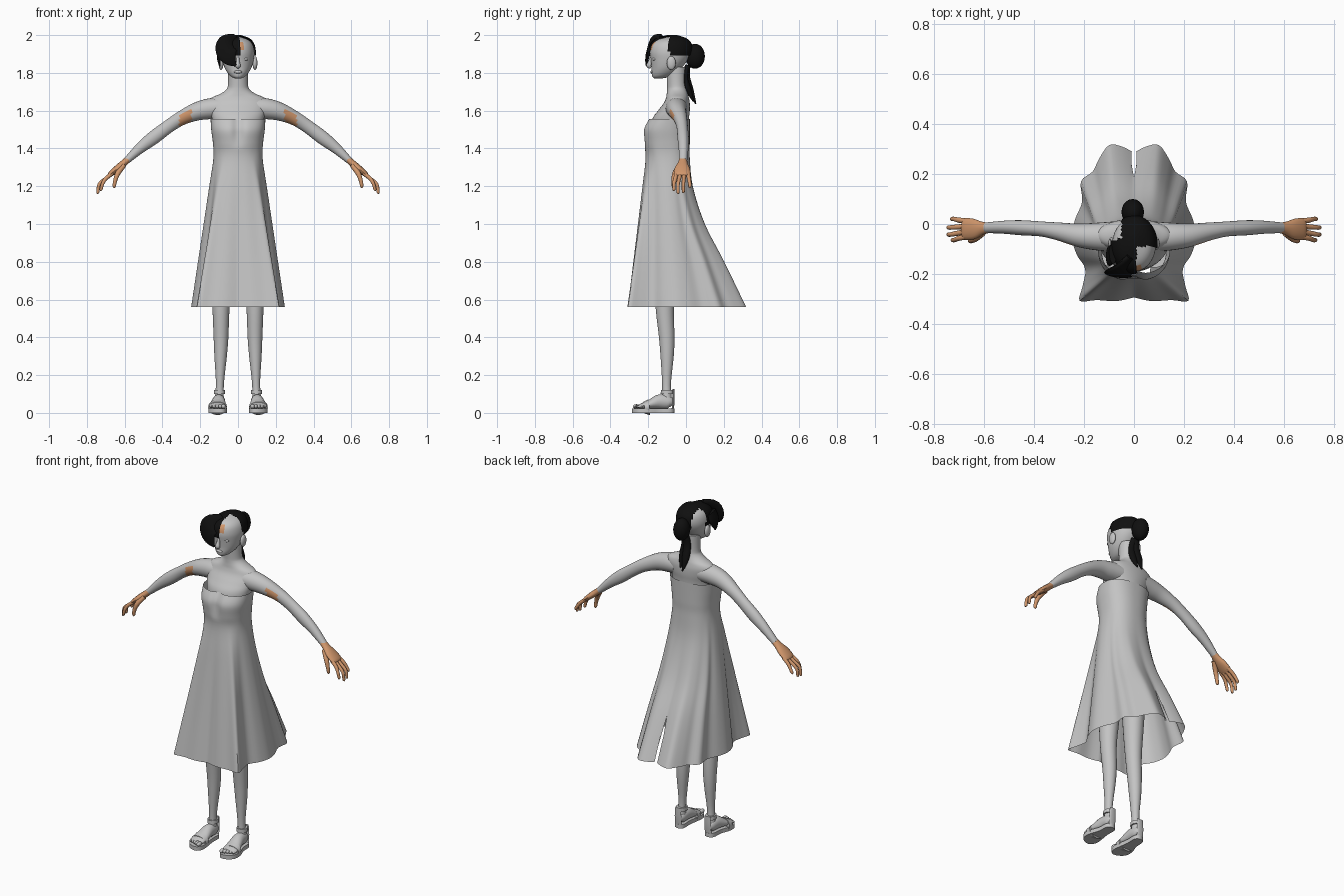
import bpy, bmesh, math
from mathutils import Vector


def material(name, col):
    m = bpy.data.materials.new(name)
    m.diffuse_color = (*col, 1)
    return m


GREY = material("pale grey", (0.55, 0.55, 0.55))
SKIN = material("warm skin", (0.64, 0.31, 0.15))
BLACK = material("black hair", (0.005, 0.005, 0.005))


def smooth(pts, n, closed=False):
    """Catmull-Rom through tuples, n steps per span."""
    out, k = [], len(pts)
    for i in range(k if closed else k - 1):
        if closed:
            q = [pts[(i + d) % k] for d in (-1, 0, 1, 2)]
        else:
            q = [pts[min(max(i + d, 0), k - 1)] for d in (-1, 0, 1, 2)]
        for s in range(n):
            t = s / n
            out.append(tuple(0.5 * (2 * b + (c - a) * t + (2 * a - 5 * b + 4 * c - d) * t * t
                                    + (3 * b - a - 3 * c + d) * t ** 3) for a, b, c, d in zip(*q)))
    return out if closed else out + [tuple(pts[-1])]


def finish(name, bm, mat, mirror=False, paint=None, keep=None):
    bmesh.ops.recalc_face_normals(bm, faces=bm.faces)
    if keep:
        bad = [f for f in bm.faces if not keep(f.calc_center_median())]
        bmesh.ops.delete(bm, geom=bad, context='FACES')
    me = bpy.data.meshes.new(name)
    bm.to_mesh(me)
    bm.free()
    me.materials.append(mat)
    if paint:
        me.materials.append(SKIN)
        for p in me.polygons:
            p.material_index = int(paint(p.center, p.normal))
    me.shade_smooth()
    me.set_sharp_from_angle(angle=math.radians(50))
    ob = bpy.data.objects.new(name, me)
    bpy.context.collection.objects.link(ob)
    if mirror:
        ob.modifiers.new("mirror", 'MIRROR')
    return ob


def loft(name, rings, mat, closed=True, cap=True, **kw):
    bm = bmesh.new()
    rows = [[bm.verts.new(p) for p in r] for r in rings]
    n = len(rows[0])
    for a, b in zip(rows, rows[1:]):
        for i in range(n if closed else n - 1):
            j = (i + 1) % n
            bm.faces.new((a[i], a[j], b[j], b[i]))
    if cap:
        bm.faces.new(rows[0])
        bm.faces.new(rows[-1])
    return finish(name, bm, mat, **kw)


def tube(name, pts, mat, seg=16, steps=4, **kw):
    """Tube through (x, y, z, r1, r2); r1 lies along y (or x if the path runs along y)."""
    pts = smooth(pts, steps)
    pos = [Vector(p[:3]) for p in pts]
    main = (pos[-1] - pos[0]).normalized()
    ref = Vector((1, 0, 0)) if abs(main.y) > 0.8 else Vector((0, 1, 0))
    rings = []
    for i, p in enumerate(pts):
        t = (pos[min(i + 1, len(pos) - 1)] - pos[max(i - 1, 0)]).normalized()
        a = (ref - t * ref.dot(t)).normalized()
        b = t.cross(a)
        rings.append([pos[i] + a * (p[3] * math.cos(2 * math.pi * k / seg))
                      + b * (p[4] * math.sin(2 * math.pi * k / seg)) for k in range(seg)])
    return loft(name, rings, mat, **kw)


def ball(name, loc, rad, mat, **kw):
    bm = bmesh.new()
    bmesh.ops.create_uvsphere(bm, u_segments=20, v_segments=12, radius=1)
    for v in bm.verts:
        v.co = Vector([l + r * c for l, r, c in zip(loc, rad, v.co)])
    return finish(name, bm, mat, **kw)


def body_rings(keys, seg=48, steps=4, grow=1.0):
    """Level elliptical rings from (z, half width, front y, back y)."""
    rings = []
    for z, rx, yf, yb in smooth(keys, steps):
        cy, ry = (yf + yb) / 2, (yb - yf) / 2
        rings.append([Vector((grow * rx * math.sin(2 * math.pi * k / seg),
                              -0.085 + grow * (cy + 0.085 - ry * math.cos(2 * math.pi * k / seg)),
                              1.88 + grow * (z - 1.88))) for k in range(seg)])
    return rings


# Torso and neck
loft("torso", body_rings([
    (1.45, .12, -.19, .012), (1.55, .136, -.18, .015), (1.60, .148, -.148, .02), (1.64, .155, -.118, .02),
    (1.668, .14, -.106, .015), (1.69, .092, -.102, .01), (1.712, .062, -.1, .005), (1.74, .053, -.1, 0),
    (1.83, .052, -.105, 0)]), GREY)

# Head with a small bare patch at the hairline
HEAD = [(1.771, .016, -.168, -.125), (1.78, .036, -.178, -.085), (1.80, .055, -.182, -.05),
        (1.83, .072, -.182, -.02), (1.87, .083, -.186, .01), (1.91, .087, -.19, .025),
        (1.95, .078, -.18, .02), (1.975, .055, -.15, -.005), (1.99, .015, -.1, -.05)]
loft("head", body_rings(HEAD), GREY,
     paint=lambda c, n: 0 < c.x < .03 and 1.92 < c.z < 1.965 and c.y < -.1)
tube("nose", [(0, -.182, 1.89, .006, .006), (0, -.19, 1.86, .01, .009), (0, -.196, 1.838, .013, .014),
              (0, -.186, 1.828, .006, .008)], GREY)
ball("lips", (0, -.181, 1.805), (.021, .008, .008), GREY)
ball("eyes", (.036, -.166, 1.873), (.018, .012, .009), GREY, mirror=True)
ball("ears", (.09, -.078, 1.852), (.013, .024, .036), GREY, mirror=True)

# Hair: partial cap, swept fringe, bun and ponytail
loft("hair_cap", body_rings(HEAD, grow=1.09), BLACK, keep=lambda c: (
    (c.z > 1.89 and c.y < -.06 and c.x < .01) or (c.z > 1.89 and c.y > -.09 and c.x > -.05)))
tube("fringe", [(-.01, -.13, 1.98, .015, .03), (-.05, -.18, 1.95, .015, .06), (-.06, -.198, 1.91, .012, .056),
                (-.042, -.208, 1.87, .008, .036), (-.012, -.21, 1.838, .003, .005)], BLACK)
tube("side_lock", [(-.085, -.12, 1.95, .04, .015), (-.1, -.13, 1.9, .04, .012),
                   (-.1, -.14, 1.86, .02, .008), (-.095, -.145, 1.835, .004, .003)], BLACK)
ball("bun", (-.005, .048, 1.888), (.045, .052, .066), BLACK)
for i, (dx, dy) in enumerate([(-.012, 0), (.01, -.012)]):
    tube(f"ponytail_{i}", [(dx * .5, .01, 1.84, .014, .02), (dx, .005 + dy, 1.78, .016, .022),
                           (dx * 1.3, .025 + dy, 1.71, .015, .022), (dx, .052 + dy, 1.635 - dy, .003, .004)], BLACK)

# Arms with a bare patch on the front
tube("arms", [(.08, -.05, 1.615, .06, .055), (.15, -.05, 1.61, .055, .055), (.22, -.045, 1.595, .047, .048),
              (.30, -.03, 1.56, .036, .038), (.37, -.02, 1.515, .03, .035), (.45, -.015, 1.455, .03, .036),
              (.52, -.013, 1.40, .026, .028), (.59, -.015, 1.335, .021, .018)], GREY, seg=24, steps=6, mirror=True,
     paint=lambda c, n: .245 < c.x < .31 and n.y < -.3 and n.z < .3)

# Hands
tube("palms", [(.575, -.015, 1.348, .02, .017), (.605, -.017, 1.322, .026, .018), (.64, -.02, 1.293, .041, .018),
               (.675, -.02, 1.264, .043, .014), (.685, -.02, 1.254, .036, .008)], SKIN, mirror=True)
for name, y, spread, tip in [("index", -.05, -.064, (.725, 1.175)), ("middle", -.03, -.042, (.742, 1.16)),
                             ("ring", -.009, -.014, (.742, 1.165)), ("little", .011, .02, (.728, 1.19))]:
    tube(name + "_fingers", [(.665, y, 1.268, .011, .011), (.7, (y + spread) / 2, 1.24, .0105, .0105),
                             (tip[0] - .008, spread, 1.212, .009, .009),
                             (tip[0], spread, tip[1] + .008, .008, .008), (*[tip[0], spread, tip[1]], .003, .003)],
         SKIN, seg=10, mirror=True)
tube("thumbs", [(.605, -.035, 1.31, .014, .014), (.635, -.058, 1.27, .014, .014), (.65, -.066, 1.23, .011, .011),
                (.655, -.066, 1.2, .009, .009), (.654, -.065, 1.19, .003, .003)], SKIN, seg=10, mirror=True)

# Dress: bodice ellipse blended into a pleated hem outline, slit at the back
HEM = smooth([(0, -.293), (.07, -.308), (.15, -.304), (.217, -.307), (.206, -.25), (.195, -.18), (.23, -.12),
              (.248, -.05), (.235, .02), (.207, .09), (.212, .17), (.165, .21), (.14, .26), (.10, .315),
              (.05, .31), (0, .285)], 4)
ROWS = smooth([(1.555, .145, -.2, .02, 0, 0), (1.5, .142, -.227, .02, 0, 0), (1.43, .133, -.222, .02, 0, 0),
               (1.35, .13, -.214, .02, 0, 0), (1.2, .13, -.214, .02, .19, .06), (1.0, .13, -.214, .02, .443, .28),
               (.8, .13, -.214, .02, .696, .62), (.56, .13, -.214, .02, 1, 1)], 5)
rings = []
for z, rx, yf, yb, wf, wb in ROWS:
    ring = []
    for i, (hx, hy) in enumerate(HEM):
        a = math.pi * i / (len(HEM) - 1)
        s, c = math.sin(a), math.cos(a)
        x = rx * max(s, 0) ** .85
        y = (yf + yb) / 2 - (yb - yf) / 2 * math.copysign(abs(c) ** .85, c)
        if z > 1.4 and c > 0:
            y += .018 * math.exp(-(x / .03) ** 2) * min(1, (z - 1.4) / .08)
        t = min(max((hy + .1) / .25, 0), 1)
        t = t * t * (3 - 2 * t)
        w = wf + (wb - wf) * t
        x, y = x + (hx - x) * wf, y + (hy - y) * w
        if i in (0, len(HEM) - 1):
            x = .018 * max(0, (.8 - z) / .24) if i else 0
        ring.append((x, y, z))
    rings.append(ring)
loft("dress", rings, GREY, closed=False, cap=False, mirror=True)

# Legs
tube("legs", [(.08, -.1, .95, .075, .068), (.087, -.11, .7, .058, .055), (.09, -.112, .55, .048, .045),
              (.09, -.102, .4, .041, .039), (.092, -.1, .3, .035, .033), (.096, -.103, .15, .023, .021),
              (.1, -.1, .05, .028, .026)], GREY, seg=24, mirror=True)

# Feet, toes and sandals
tube("feet", [(.1, -.072, .045, .016, .016), (.1, -.09, .055, .028, .033), (.102, -.14, .06, .034, .038),
              (.106, -.19, .046, .042, .024), (.109, -.235, .036, .044, .014), (.109, -.25, .033, .036, .009)],
     GREY, mirror=True)
for i in range(5):
    ball(f"toes_{i}", (.077 + .0165 * i, -.262 + .006 * i, .034),
         (.012 - .001 * i, .02, .012 - .001 * i), GREY, mirror=True)
outline = smooth([(.1, -.062), (.13, -.08), (.135, -.14), (.155, -.2), (.152, -.25), (.12, -.28), (.08, -.284),
                  (.06, -.25), (.063, -.2), (.072, -.14), (.072, -.08)], 3, closed=True)
loft("sandal_soles", [[(x, y, z) for x, y in outline] for z in (0, .024)], GREY, mirror=True)
tube("ankle_straps", [(.098, -.1, .1, .034, .03), (.098, -.1, .122, .033, .029)], GREY, steps=1, mirror=True)
tube("toe_straps", [(.108, -.195, .03, .05, .042), (.109, -.222, .028, .05, .031)], GREY, steps=1, mirror=True)
tube("heel_straps", [(.1, -.07, .02, .006, .022), (.1, -.066, .07, .006, .022), (.098, -.066, .125, .006, .02)],
     GREY, mirror=True)
